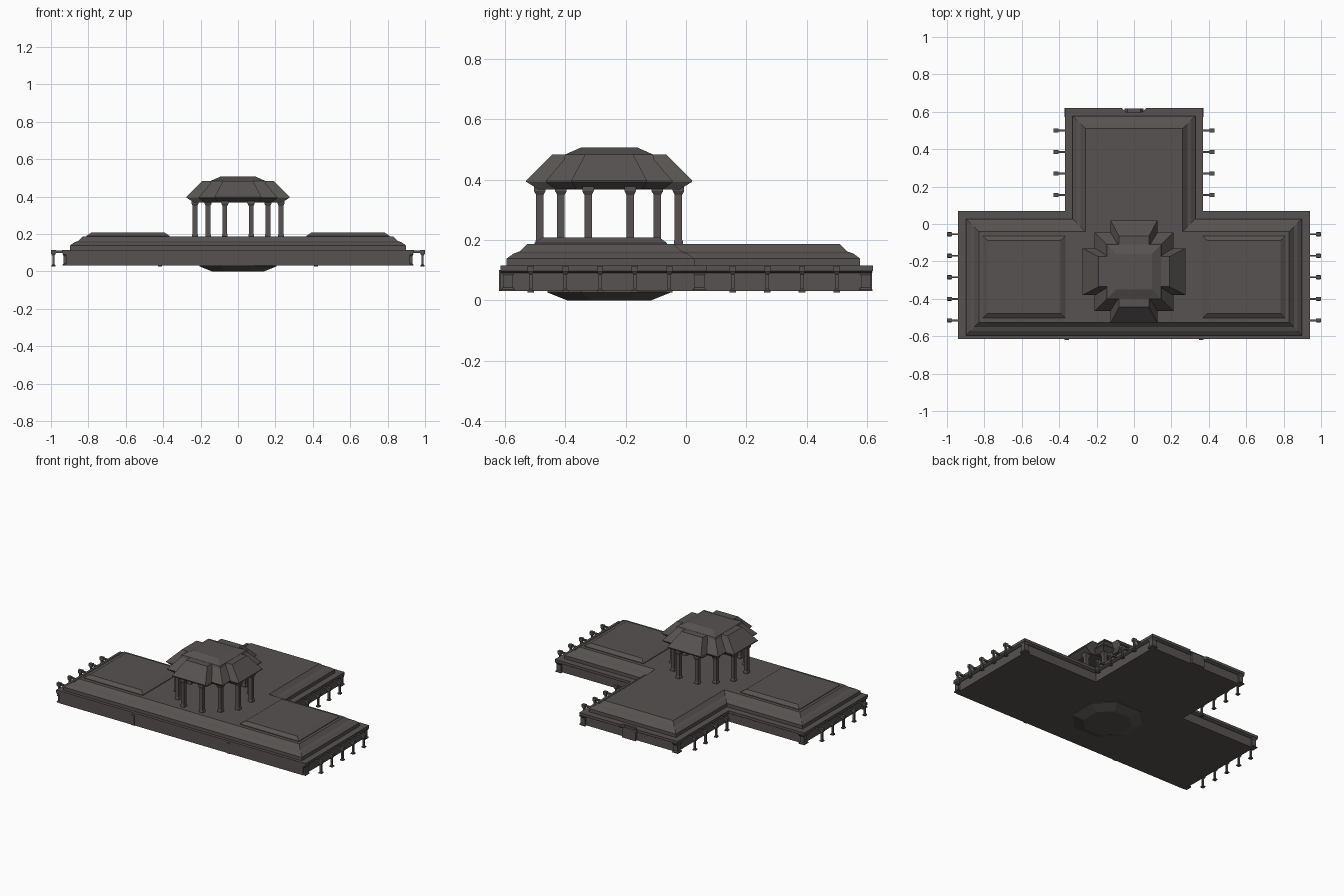
import bpy, bmesh

if "Cube" in bpy.data.objects:
    bpy.data.objects.remove(bpy.data.objects["Cube"], do_unlink=True)

COLOR = (0.095, 0.085, 0.082, 1)
stone = bpy.data.materials.new("dark_stone")
stone.use_nodes = True
stone.diffuse_color = COLOR
stone.node_tree.nodes["Principled BSDF"].inputs["Base Color"].default_value = COLOR


def loft(name, rings):
    """Closed solid from equal-length rings of 3D points."""
    bm = bmesh.new()
    rows = [[bm.verts.new(p) for p in ring] for ring in rings]
    n = len(rows[0])
    for low, high in zip(rows, rows[1:]):
        for i in range(n):
            j = (i + 1) % n
            bm.faces.new((low[i], low[j], high[j], high[i]))
    bm.faces.new(rows[0][::-1])
    bm.faces.new(rows[-1])
    bmesh.ops.recalc_face_normals(bm, faces=bm.faces)
    mesh = bpy.data.meshes.new(name)
    bm.to_mesh(mesh)
    bm.free()
    mesh.materials.append(stone)
    obj = bpy.data.objects.new(name, mesh)
    bpy.context.collection.objects.link(obj)
    return obj


def stack(name, x, y, levels):
    """Rectangular tiers: each level is (half x, half y, z)."""
    return loft(name, [[(x - a, y - b, z), (x + a, y - b, z),
                        (x + a, y + b, z), (x - a, y + b, z)]
                       for a, b, z in levels])


def t_ring(d, z, front=-0.615, notch=0):
    """T-shaped outline inset by d; the front inset is smaller."""
    w, s, m, b = 0.94 - d, 0.37 - d, 0.07 - d, 0.62 - d
    f = front + max(0, d - 0.022)
    half = [(w, f), (w, m), (s, m), (s, b), (0.065, b), (0.045, b - notch)]
    return [(x, y, z) for x, y in half] + [(-x, y, z) for x, y in reversed(half)]


# Main building: walls, cornice and stepped roof
loft("walls", [t_ring(0.02, 0.03), t_ring(0.02, 0.095)])
loft("cornice", [t_ring(0.012, 0.09, notch=0.02), t_ring(0, 0.097, notch=0.02),
                 t_ring(0, 0.115, notch=0.02)])
profile = [(0.042, 0.11), (0.042, 0.138), (0.065, 0.155), (0.085, 0.162), (0.11, 0.186)]
loft("stepped_roof", [t_ring(d, z) for d, z in profile])

# Back doorway
stack("doorway", 0, 0.605, [(0.05, 0.012, 0.03), (0.05, 0.012, 0.085), (0.035, 0.012, 0.105)])

centre_y = -0.255
for side, label in ((1, "left"), (-1, "right")):
    # Raised roof panels over the wings
    stack("raised_panel_" + label, side * 0.588, -0.283,
          [(0.222, 0.22, 0.18), (0.222, 0.22, 0.19), (0.195, 0.195, 0.208)])
    # Front wall dividers
    stack("front_divider_" + label, side * 0.36, -0.612, [(0.012, 0.008, 0.03), (0.012, 0.008, 0.1)])
    # Corner pillars with caps
    for x, y in ((0.917, 0.045), (0.35, 0.596), (0.917, -0.59)):
        stack("corner_pillar_" + label, side * x, y,
              [(0.021, 0.022, 0.03), (0.021, 0.022, 0.036), (0.016, 0.016, 0.042),
               (0.016, 0.016, 0.082), (0.022, 0.023, 0.092)])
    # Outrigger posts and beams along the ends
    spots = [(0.94, -0.515 + 0.115 * i) for i in range(5)]
    spots += [(0.37, 0.155 + 0.115 * i) for i in range(4)]
    for edge, y in spots:
        stack("side_beam_" + label, side * (edge + 0.018), y,
              [(0.04, 0.005, 0.098), (0.04, 0.005, 0.11)])
        stack("side_post_" + label, side * (edge + 0.047), y,
              [(0.011, 0.011, 0.025), (0.011, 0.011, 0.032), (0.006, 0.006, 0.037),
               (0.006, 0.006, 0.085), (0.013, 0.01, 0.095), (0.013, 0.01, 0.113)])

# Pavilion columns
spots = [(a * sx, b * sy) for a, b in ((0.07, 0.23), (0.16, 0.16), (0.23, 0.07))
         for sx in (1, -1) for sy in (1, -1)]
for x, y in spots:
    stack("pavilion_column", x, centre_y + y,
          [(0.015, 0.015, 0.18), (0.015, 0.015, 0.196), (0.0125, 0.0125, 0.2),
           (0.0125, 0.0125, 0.35), (0.019, 0.019, 0.362), (0.019, 0.019, 0.378)])

# Pavilion roof: crossing hipped wings, corner hips and a crown
long_wing = [(0.235, 0.11, 0.368), (0.275, 0.125, 0.393), (0.275, 0.125, 0.398),
             (0.19, 0.08, 0.483)]
stack("roof_wing_across", 0, centre_y, long_wing)
stack("roof_wing_deep", 0, centre_y, [(b, a, z) for a, b, z in long_wing])
stack("roof_corners", 0, centre_y, [(0.18, 0.18, 0.369), (0.21, 0.21, 0.391),
                                    (0.21, 0.21, 0.396), (0.14, 0.14, 0.478)])
stack("roof_crown", 0, centre_y, [(0.15, 0.15, 0.47), (0.145, 0.145, 0.484), (0.095, 0.095, 0.506)])


# Sunken basin under the pavilion
def octagon(r, z):
    k = r * 0.45
    return [(x, centre_y + y, z) for x, y in
            ((r, -k), (r, k), (k, r), (-k, r), (-r, k), (-r, -k), (-k, -r), (k, -r))]


loft("basin", [octagon(0.14, 0), octagon(0.205, 0.026), octagon(0.205, 0.04)])
